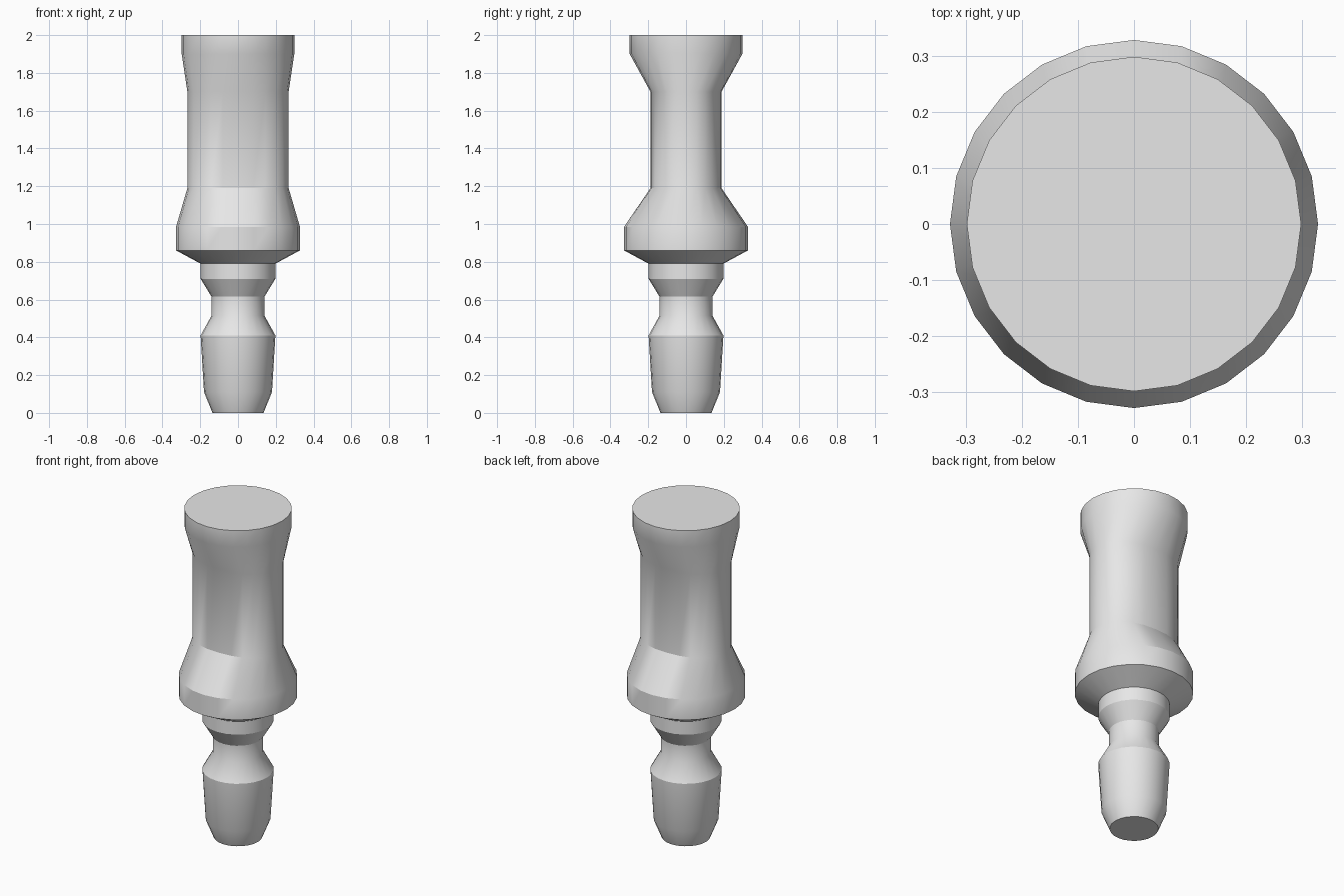
import bpy
import bmesh
from math import cos, sin, radians, tau, copysign

cube = bpy.data.objects.get("Cube")
if cube:
    bpy.data.objects.remove(cube, do_unlink=True)

SIDES = 24

grey = bpy.data.materials.new("light_grey")
grey.use_nodes = True
colour = (0.8, 0.8, 0.8, 1.0)
grey.diffuse_color = colour
grey.node_tree.nodes["Principled BSDF"].inputs["Base Color"].default_value = colour


def ring(bm, z, rx, ry, power=2.0):
    """Closed section: an ellipse, or a squarer one when power is above 2."""
    verts = []
    for i in range(SIDES):
        a = tau * i / SIDES
        c, s = cos(a), sin(a)
        x = copysign(abs(c) ** (2 / power), c) * rx
        y = copysign(abs(s) ** (2 / power), s) * ry
        verts.append(bm.verts.new((x, y, z)))
    return verts


def loft(name, sections):
    bm = bmesh.new()
    rings = [ring(bm, *section) for section in sections]
    for low, high in zip(rings, rings[1:]):
        for i in range(SIDES):
            j = (i + 1) % SIDES
            bm.faces.new((low[i], low[j], high[j], high[i]))
    bm.faces.new(rings[0][::-1])
    bm.faces.new(rings[-1])
    bmesh.ops.recalc_face_normals(bm, faces=bm.faces)
    mesh = bpy.data.meshes.new(name)
    bm.to_mesh(mesh)
    bm.free()
    mesh.materials.append(grey)
    obj = bpy.data.objects.new(name, mesh)
    bpy.context.collection.objects.link(obj)
    bpy.ops.object.select_all(action="DESELECT")
    obj.select_set(True)
    bpy.context.view_layer.objects.active = obj
    bpy.ops.object.shade_smooth_by_angle(angle=radians(30))
    return obj


def round_section(z, r):
    return (z, r, r)


# Grooved plug at the bottom
plug = [round_section(*p) for p in (
    (0.0, 0.135), (0.11, 0.18), (0.41, 0.198), (0.515, 0.14),
    (0.615, 0.14), (0.71, 0.198), (0.79, 0.198))]
# Wide collar
collar = [round_section(0.86, 0.328), round_section(0.985, 0.328)]
# Grip, narrower front to back than side to side
grip = [(z, 0.268, 0.188, 2.25) for z in (1.19, 1.7)]
# Round cap
cap = [round_section(1.9, 0.298), round_section(2.0, 0.298)]

loft("plug_handle", plug + collar + grip + cap)
